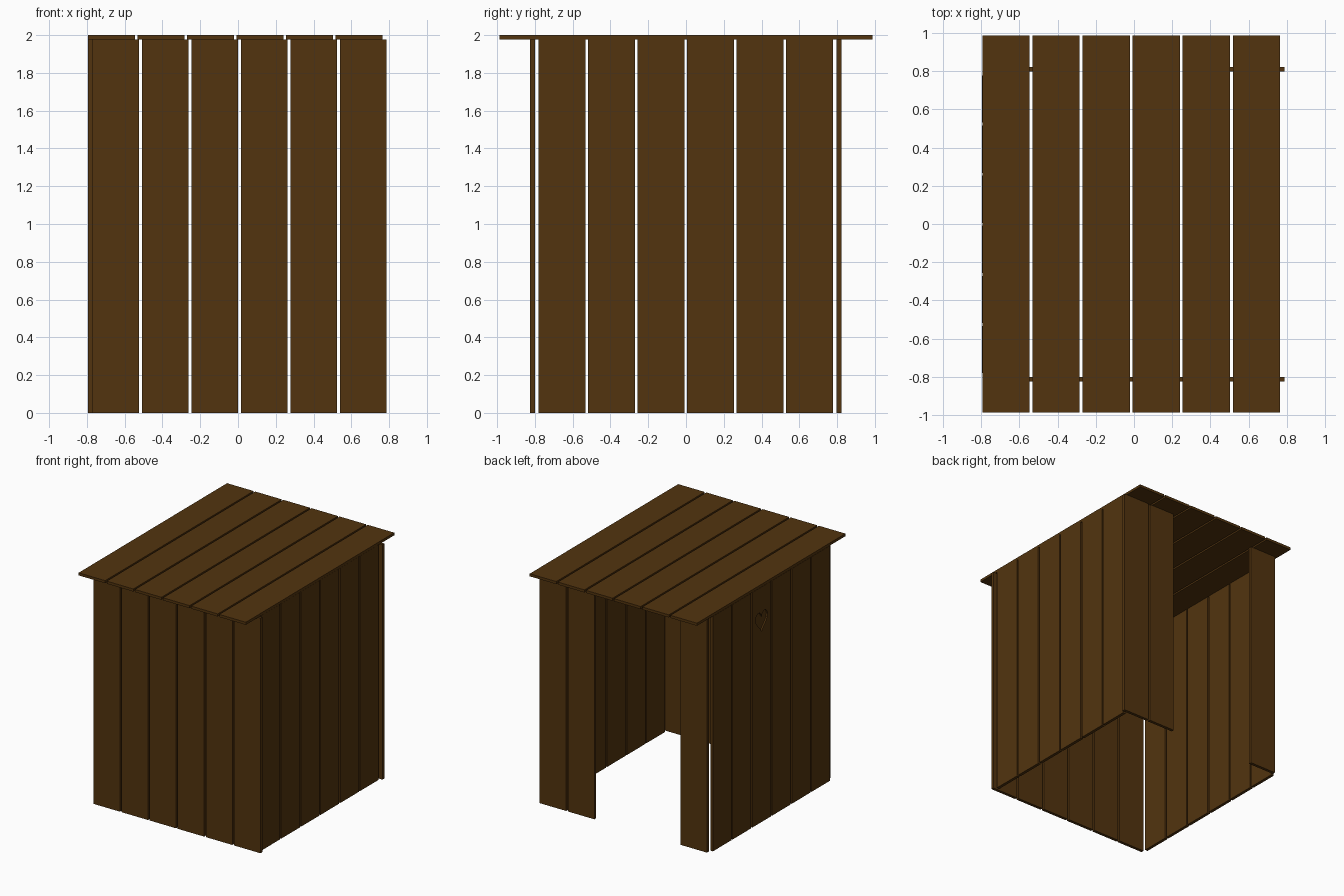
import bpy
import bmesh
import math
from mathutils import Vector

cube = bpy.data.objects.get("Cube")
if cube:
    bpy.data.objects.remove(cube, do_unlink=True)

PITCH, WIDTH, THICK = 0.262, 0.247, 0.025
WALL_TOP, ROOF_TOP = 1.978, 2.0
ROOF_HALF = 0.987

wood = bpy.data.materials.new("dark_brown_wood")
wood.use_nodes = True
wood.diffuse_color = (0.085, 0.034, 0.0045, 1)
wood.node_tree.nodes["Principled BSDF"].inputs["Base Color"].default_value = wood.diffuse_color


def add_object(name, bm):
    mesh = bpy.data.meshes.new(name)
    bm.to_mesh(mesh)
    bm.free()
    mesh.materials.append(wood)
    obj = bpy.data.objects.new(name, mesh)
    bpy.context.collection.objects.link(obj)
    return obj


def plank(name, low, high):
    """Box between two opposite corners."""
    low, high = Vector(low), Vector(high)
    bm = bmesh.new()
    bmesh.ops.create_cube(bm, size=1)
    bmesh.ops.scale(bm, vec=high - low, verts=bm.verts)
    bmesh.ops.translate(bm, vec=(low + high) / 2, verts=bm.verts)
    return add_object(name, bm)


def wall(name, start, near, along_x, indices=range(6)):
    """Upright planks in a row; near is the low face of the wall."""
    made = []
    for i in indices:
        a = start + i * PITCH
        b = a + WIDTH
        if along_x:
            low, high = (a, near, 0), (b, near + THICK, WALL_TOP)
        else:
            low, high = (near, a, 0), (near + THICK, b, WALL_TOP)
        made.append(plank(f"{name}_plank_{i + 1}", low, high))
    return made


# Walls: the back leaves an open doorway three planks wide
wall("front_wall", -0.77, -0.825, True)
wall("back_wall", -0.77, 0.797, True, (0, 4, 5))
wall("left_wall", -0.78, 0.74, False)
right_planks = wall("right_wall", -0.78, -0.795, False)

# Flat roof of long planks
for i in range(6):
    x = -0.793 + i * PITCH
    plank(f"roof_plank_{i + 1}", (x, -ROOF_HALF, WALL_TOP),
          (x + WIDTH, ROOF_HALF, ROOF_TOP))

# Small heart carved into the outside of the right wall
bm = bmesh.new()
verts = []
for k in range(24):
    t = math.tau * k / 24
    y = 16 * math.sin(t) ** 3
    z = 13 * math.cos(t) - 5 * math.cos(2 * t) - 2 * math.cos(3 * t) - math.cos(4 * t)
    verts.append(bm.verts.new((-0.82, 0.13 + y * 0.005, 1.7 + z * 0.006)))
face = bm.faces.new(verts)
side = bmesh.ops.extrude_face_region(bm, geom=[face])
moved = [v for v in side["geom"] if isinstance(v, bmesh.types.BMVert)]
bmesh.ops.translate(bm, vec=(0.037, 0, 0), verts=moved)
bmesh.ops.recalc_face_normals(bm, faces=bm.faces)
cutter = add_object("heart_cutter", bm)
cutter.hide_render = True

carved = right_planks[3]
cut = carved.modifiers.new("heart_carving", "BOOLEAN")
cut.operation = "DIFFERENCE"
cut.solver = "EXACT"
cut.object = cutter
bpy.context.view_layer.objects.active = carved
bpy.ops.object.modifier_apply(modifier=cut.name)
bpy.data.objects.remove(cutter, do_unlink=True)
